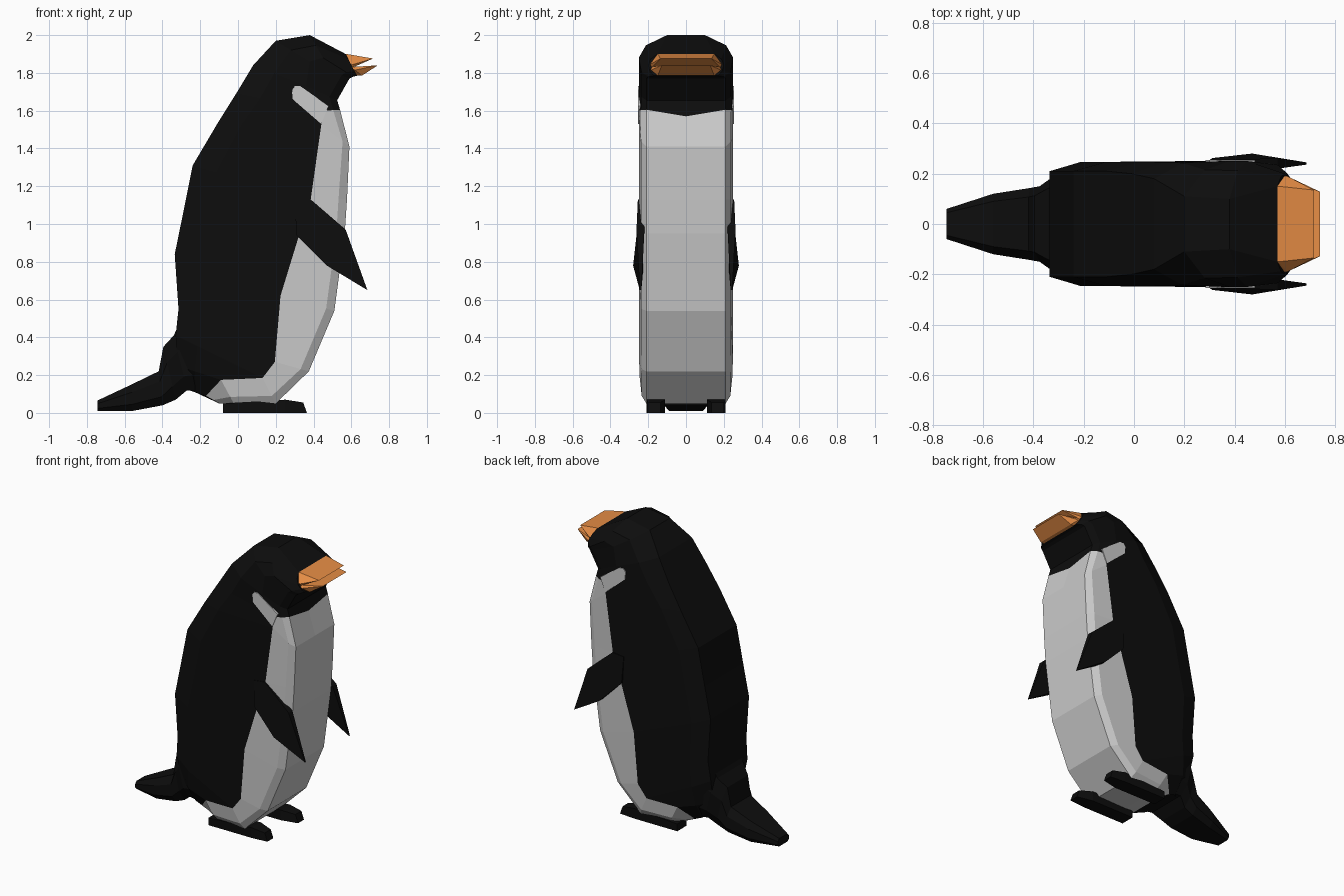
import bpy, bmesh
from mathutils import Vector

if "Cube" in bpy.data.objects:
    bpy.data.objects.remove(bpy.data.objects["Cube"])


def material(name, rgb):
    m = bpy.data.materials.new(name)
    m.diffuse_color = (*rgb, 1)
    m.use_nodes = True
    m.node_tree.nodes["Principled BSDF"].inputs["Base Color"].default_value = m.diffuse_color
    return m


BLACK = material("black", (0.004, 0.004, 0.004))
WHITE = material("white", (0.8, 0.8, 0.8))
ORANGE = material("orange", (0.8, 0.27, 0.06))


def finish(bm, name, *mats):
    bmesh.ops.recalc_face_normals(bm, faces=bm.faces)
    me = bpy.data.meshes.new(name)
    bm.to_mesh(me)
    bm.free()
    for m in mats:
        me.materials.append(m)
    ob = bpy.data.objects.new(name, me)
    bpy.context.collection.objects.link(ob)
    return ob


def loft(name, rings, mats, pick=lambda i, j: 0):
    """Skin closed rings of equal length; pick gives the material per strip and column."""
    bm = bmesh.new()
    vs = [[bm.verts.new(p) for p in r] for r in rings]
    n = len(vs[0])
    for i in range(len(vs) - 1):
        for j in range(n):
            k = (j + 1) % n
            f = bm.faces.new((vs[i][j], vs[i][k], vs[i + 1][k], vs[i + 1][j]))
            f.material_index = pick(i, j)
    bm.faces.new(vs[0])
    bm.faces.new(vs[-1])
    return finish(bm, name, *mats)


def hull(name, pts, mat):
    """Convex block from half the points, mirrored over y."""
    bm = bmesh.new()
    for x, y, z in pts:
        bm.verts.new((x, y, z))
        bm.verts.new((x, -y, z))
    bmesh.ops.convex_hull(bm, input=bm.verts)
    return finish(bm, name, mat)


def plate(name, outline, side, mat):
    """Side plate from (x, z, inner y, outer y) corners."""
    bm = bmesh.new()
    inner = [bm.verts.new((x, side * a, z)) for x, z, a, b in outline]
    outer = [bm.verts.new((x, side * b, z)) for x, z, a, b in outline]
    bm.faces.new(inner)
    bm.faces.new(outer)
    for i in range(len(outline)):
        k = (i + 1) % len(outline)
        bm.faces.new((inner[i], inner[k], outer[k], outer[i]))
    return finish(bm, name, mat)


# Body and head: back point, colour boundary, front point, then half widths at each
sections = [
    ((-.26, .12), (-.17, .09), (-.10, .05), .10, .15, .13),
    ((-.32, .25), (-.09, .175), (-.02, .045), .16, .225, .19),
    ((-.33, .41), (.13, .185), (.20, .05), .20, .245, .21),
    ((-.315, .55), (.195, .27), (.375, .22), .21, .248, .21),
    ((-.335, .84), (.225, .62), (.51, .54), .21, .25, .21),
    ((-.29, 1.06), (.32, .93), (.565, .95), .21, .25, .21),
    ((-.24, 1.31), (.385, 1.13), (.577, 1.13), .21, .25, .21),
    ((-.11, 1.53), (.44, 1.52), (.59, 1.41), .21, .25, .21),
    ((-.01, 1.69), (.46, 1.60), (.54, 1.605), .20, .25, .21),
    ((.08, 1.84), (.36, 1.73), (.525, 1.655), .18, .25, .21),
    ((.20, 1.97), (.38, 1.86), (.59, 1.77), .11, .25, .21),
    ((.38, 2.0), (.45, 1.88), (.61, 1.78), .10, .25, .20),
    ((.57, 1.90), (.60, 1.84), (.63, 1.785), .15, .20, .17),
]


def body_ring(i):
    b, m, f, wb, wm, wf = sections[i]
    b, m, f = Vector(b), Vector(m), Vector(f)
    head = i >= 10
    b2 = b + (m - b) * (.45 if head else min(.4, .13 / (m - b).length))
    f2 = f + (m - f) * min(.45, .045 / (m - f).length)
    w2 = wb + (wm - wb) * (.75 if head else .9)
    chin = f - Vector((0, .035 if i == 8 else 0))
    half = [(b, wb), (b2, w2), (m, wm), (f2, wf + (wm - wf) * .7), (f, wf)]
    return ([(p.x, w, p.y) for p, w in half] + [(chin.x, 0, chin.y)]
            + [(p.x, -w, p.y) for p, w in reversed(half)])


loft("body", [body_ring(i) for i in range(len(sections))], (BLACK, WHITE),
     lambda i, j: int(i < 8 and 2 <= j <= 7))

# Tail: top point, bottom point, half width
tail = [((-.30, .50), (-.18, .11), .20), ((-.34, .41), (-.27, .12), .19),
        ((-.395, .35), (-.33, .07), .15), ((-.42, .22), (-.40, .04), .143),
        ((-.56, .152), (-.56, .01), .12), ((-.745, .065), (-.745, .01), .06)]
rings = []
for t, b, w in tail:
    t, b = Vector(t), Vector(b)
    half = [(t, w * .75), (t.lerp(b, .3), w), (t.lerp(b, .75), w), (b, w * .75)]
    rings.append([(p.x, y, p.y) for p, y in half] + [(p.x, -y, p.y) for p, y in reversed(half)])
loft("tail", rings, (BLACK,))

# Beak halves, open towards the front
hull("upper_beak", [(.55, .15, 1.90), (.575, .15, 1.90), (.55, .19, 1.85), (.61, .19, 1.845),
                    (.61, .18, 1.83), (.55, .18, 1.82), (.715, .135, 1.876)], ORANGE)
hull("lower_beak", [(.58, .19, 1.83), (.62, .185, 1.815), (.58, .15, 1.785),
                    (.655, .15, 1.785), (.74, .128, 1.84)], ORANGE)

wing = [(.30, 1.12, .22, .253), (.385, 1.13, .22, .255), (.57, .97, .22, .262),
        (.685, .65, .236, .245), (.47, .78, .225, .28), (.31, .94, .22, .262)]
stripe = [(x, z, .23, .254) for x, z in
          [(.44, 1.53), (.29, 1.66), (.285, 1.71), (.30, 1.73), (.33, 1.73), (.48, 1.625)]]
foot = [(-.08, .11, .21), (.25, .11, .21), (.345, .135, .20)]
for side, label in ((-1, "right"), (1, "left")):
    # Wing and pale neck stripe
    plate(label + "_wing", wing, side, BLACK)
    plate(label + "_neck_stripe", stripe, side, WHITE)
    # Foot with tapered toe
    tops = (.05, .07, .055)
    loft(label + "_foot", [[(x + (.02 if x > .3 else 0), side * a, 0), (x + (.02 if x > .3 else 0), side * b, 0),
                            (x, side * b, h), (x, side * a, h)]
                           for (x, a, b), h in zip(foot, tops)], (BLACK,))
